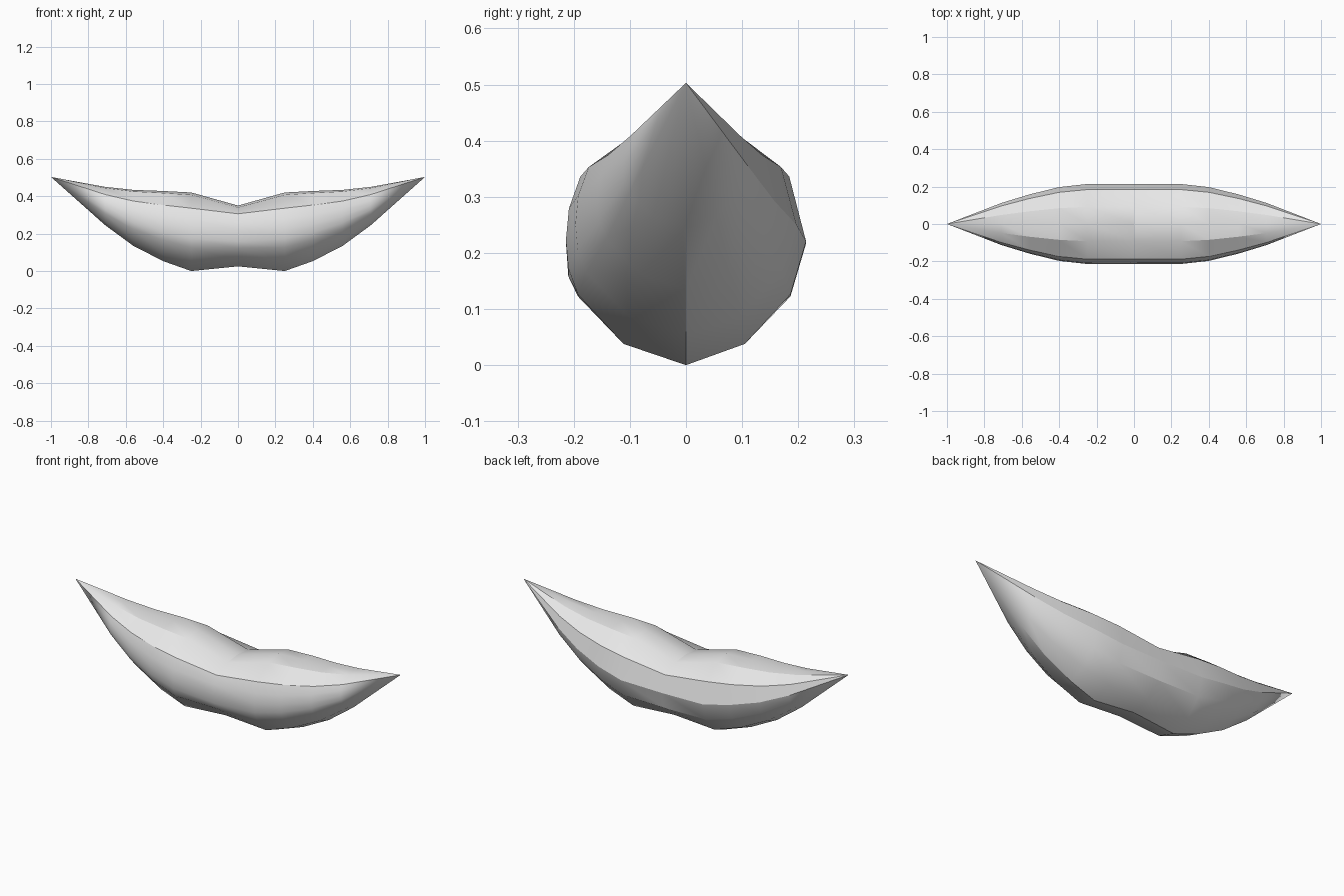
import bpy
import bmesh
import math

cube = bpy.data.objects.get("Cube")
if cube:
    bpy.data.objects.remove(cube, do_unlink=True)

grey = bpy.data.materials.new("light_grey")
grey.use_nodes = True
colour = (0.8, 0.8, 0.8, 1)
grey.diffuse_color = colour
grey.node_tree.nodes["Principled BSDF"].inputs["Base Color"].default_value = colour

# Stations along the half length: x, half width, bottom z, top z
HALF = [(0.25, 0.214, 0.0, 0.42), (0.4, 0.197, 0.053, 0.428),
        (0.56, 0.158, 0.135, 0.434), (0.71, 0.112, 0.245, 0.45)]
MIDDLE = (0, 0.214, 0.025, 0.35)
TIP = (1, 0, 0.503)
stations = [(-x, w, b, t) for x, w, b, t in reversed(HALF)] + [MIDDLE] + HALF

# Cross-section from keel to ridge: width fraction, height fraction
BACK = [(0, 0), (0.49, 0.09), (0.87, 0.3), (1, 0.525), (0.86, 0.8), (0.43, 0.97)]
FRONT = [(0, 1), (-0.43, 0.97), (-0.88, 0.8), (-0.975, 0.665), (-1, 0.53),
         (-0.98, 0.41), (-0.9, 0.3), (-0.52, 0.09)]
section = BACK + FRONT


def lift(f, x):
    # The dip in the middle stays fuller along the upper shoulder
    return f + (0.065 if x == 0 and 0.5 < f < 0.9 else 0)


# Crescent body lofted between two pointed ends
bm = bmesh.new()
rings = [[bm.verts.new((x, w * u, b + (t - b) * lift(f, x))) for u, f in section]
         for x, w, b, t in stations]
n = len(section)
for a, c in zip(rings, rings[1:]):
    for i in range(n):
        j = (i + 1) % n
        bm.faces.new((a[i], a[j], c[j], c[i]))
for side, ring in ((-1, rings[0]), (1, rings[-1])):
    tip = bm.verts.new((side * TIP[0], TIP[1], TIP[2]))
    for i in range(n):
        bm.faces.new((ring[i], ring[(i + 1) % n], tip))
bmesh.ops.recalc_face_normals(bm, faces=bm.faces)

mesh = bpy.data.meshes.new("crescent_body")
bm.to_mesh(mesh)
bm.free()
mesh.materials.append(grey)
body = bpy.data.objects.new("crescent_body", mesh)
bpy.context.collection.objects.link(body)

# Smooth surface with crisp rails along the back
bpy.ops.object.select_all(action="DESELECT")
body.select_set(True)
bpy.context.view_layer.objects.active = body
bpy.ops.object.shade_smooth_by_angle(angle=math.radians(28))
